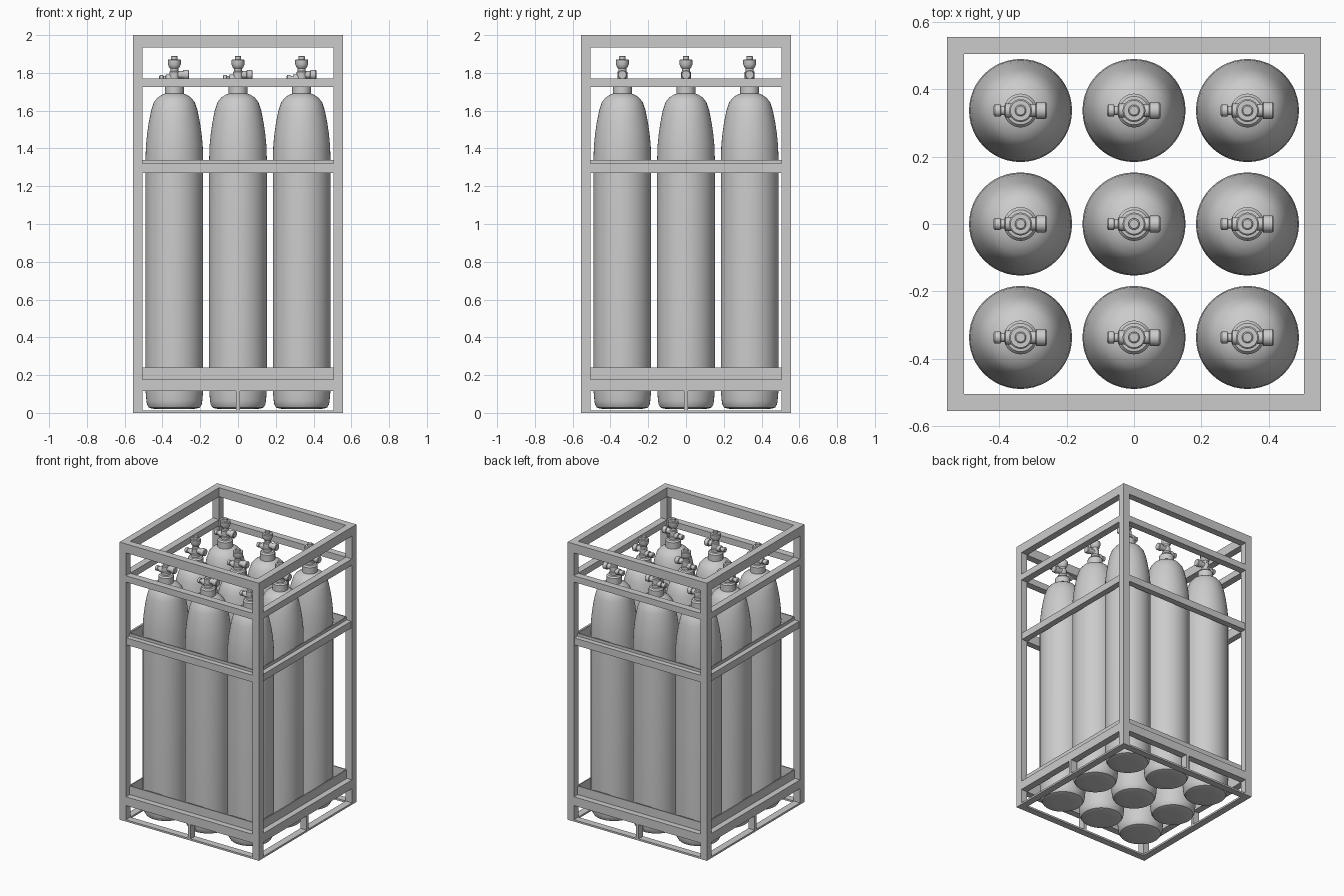
import bpy, bmesh, math
from mathutils import Matrix

if "Cube" in bpy.data.objects:
    bpy.data.objects.remove(bpy.data.objects["Cube"])


def finish(name, bm, smooth=False):
    bmesh.ops.recalc_face_normals(bm, faces=bm.faces[:])
    me = bpy.data.meshes.new(name)
    bm.to_mesh(me)
    bm.free()
    ob = bpy.data.objects.new(name, me)
    bpy.context.collection.objects.link(ob)
    if smooth:
        bpy.ops.object.select_all(action='DESELECT')
        ob.select_set(True)
        bpy.context.view_layer.objects.active = ob
        bpy.ops.object.shade_smooth_by_angle(angle=math.radians(35))
    return ob


def box(bm, x0, x1, y0, y1, z0, z1, rot=0.0):
    m = (Matrix.Rotation(rot, 4, 'Z')
         @ Matrix.Translation(((x0 + x1) / 2, (y0 + y1) / 2, (z0 + z1) / 2))
         @ Matrix.Diagonal((x1 - x0, y1 - y0, z1 - z0, 1)))
    bmesh.ops.create_cube(bm, size=1, matrix=m)


def lathe(bm, profile, n, matrix=Matrix()):
    # closed solid of revolution from (radius, height) points
    rings = []
    for r, z in profile:
        rings.append([bm.verts.new(matrix @ Matrix.Rotation(2 * math.pi * i / n, 4, 'Z')
                                   @ Matrix.Translation((r, 0, z)).to_translation())
                      for i in range(n)])
    for a, b in zip(rings, rings[1:]):
        for i in range(n):
            j = (i + 1) % n
            bm.faces.new((a[i], a[j], b[j], b[i]))
    bm.faces.new(rings[0][::-1])
    bm.faces.new(rings[-1])


OUT, INN, H = 0.555, 0.505, 2.0

# corner posts
bm = bmesh.new()
for k in range(4):
    box(bm, INN, OUT, INN, OUT, 0, H, k * math.pi / 2)
finish("corner_posts", bm)

# rails repeated on four sides: name, outer and inner depth, bottom, top
rails = [
    ("top_rails", OUT, INN, 1.935, H),
    ("upper_rails", OUT, INN, 1.725, 1.77),
    ("middle_rails", OUT - 0.006, INN + 0.006, 1.27, 1.32),
    ("middle_retaining_strips", INN + 0.008, INN, 1.27, 1.34),
    ("lower_rails", OUT, INN, 0.115, 0.178),
    ("lower_retaining_plates", INN + 0.008, INN, 0.115, 0.24),
    ("base_strips", OUT, INN, 0.0, 0.013),
]
for name, yo, yi, z0, z1 in rails:
    bm = bmesh.new()
    for k in range(4):
        box(bm, -INN, INN, -yo, -yi, z0, z1, k * math.pi / 2)
    finish(name, bm)

# short uprights between base strip and lower rail
bm = bmesh.new()
for k in range(4):
    box(bm, -0.011, 0.011, -OUT, -INN, 0.013, 0.115, k * math.pi / 2)
finish("base_uprights", bm)

# gas bottle body
bottle = [(0.06, 0.021), (0.115, 0.022), (0.135, 0.028), (0.145, 0.045), (0.148, 0.065),
          (0.152, 0.11), (0.153, 0.16), (0.153, 1.34), (0.150, 1.42), (0.144, 1.48),
          (0.135, 1.54), (0.123, 1.60), (0.108, 1.645), (0.088, 1.67), (0.064, 1.685),
          (0.050, 1.69), (0.050, 1.735), (0.042, 1.745), (0.030, 1.747)]
bm = bmesh.new()
lathe(bm, bottle, 48)
body = finish("gas_bottle", bm, True)

# valve: stem with hand knob, and an outlet on either side
bm = bmesh.new()
lathe(bm, [(0.030, 1.74), (0.030, 1.765), (0.026, 1.77), (0.026, 1.805), (0.021, 1.81),
           (0.021, 1.823), (0.028, 1.83), (0.034, 1.845), (0.034, 1.868), (0.030, 1.872),
           (0.017, 1.872), (0.017, 1.887), (0.013, 1.89)], 24)
right = Matrix.Translation((0, 0, 1.79)) @ Matrix.Rotation(math.pi / 2, 4, 'Y')
lathe(bm, [(0.019, 0), (0.019, 0.045), (0.025, 0.047), (0.025, 0.074), (0.021, 0.078)], 20, right)
left = Matrix.Translation((0, 0, 1.77)) @ Matrix.Rotation(-math.pi / 2, 4, 'Y')
lathe(bm, [(0.021, 0), (0.021, 0.045), (0.014, 0.047), (0.014, 0.058), (0.018, 0.06),
           (0.018, 0.076), (0.013, 0.08)], 20, left)
valve = finish("valve", bm, True)

# three by three grid of bottles
P = 0.337
for ix in (-1, 0, 1):
    for iy in (-1, 0, 1):
        for src in (body, valve):
            ob = src
            if (ix, iy) != (-1, -1):
                ob = bpy.data.objects.new(src.name, src.data)
                bpy.context.collection.objects.link(ob)
                for md in src.modifiers:
                    ob.modifiers.new(md.name, md.type)
            ob.location = (ix * P, iy * P, 0)
